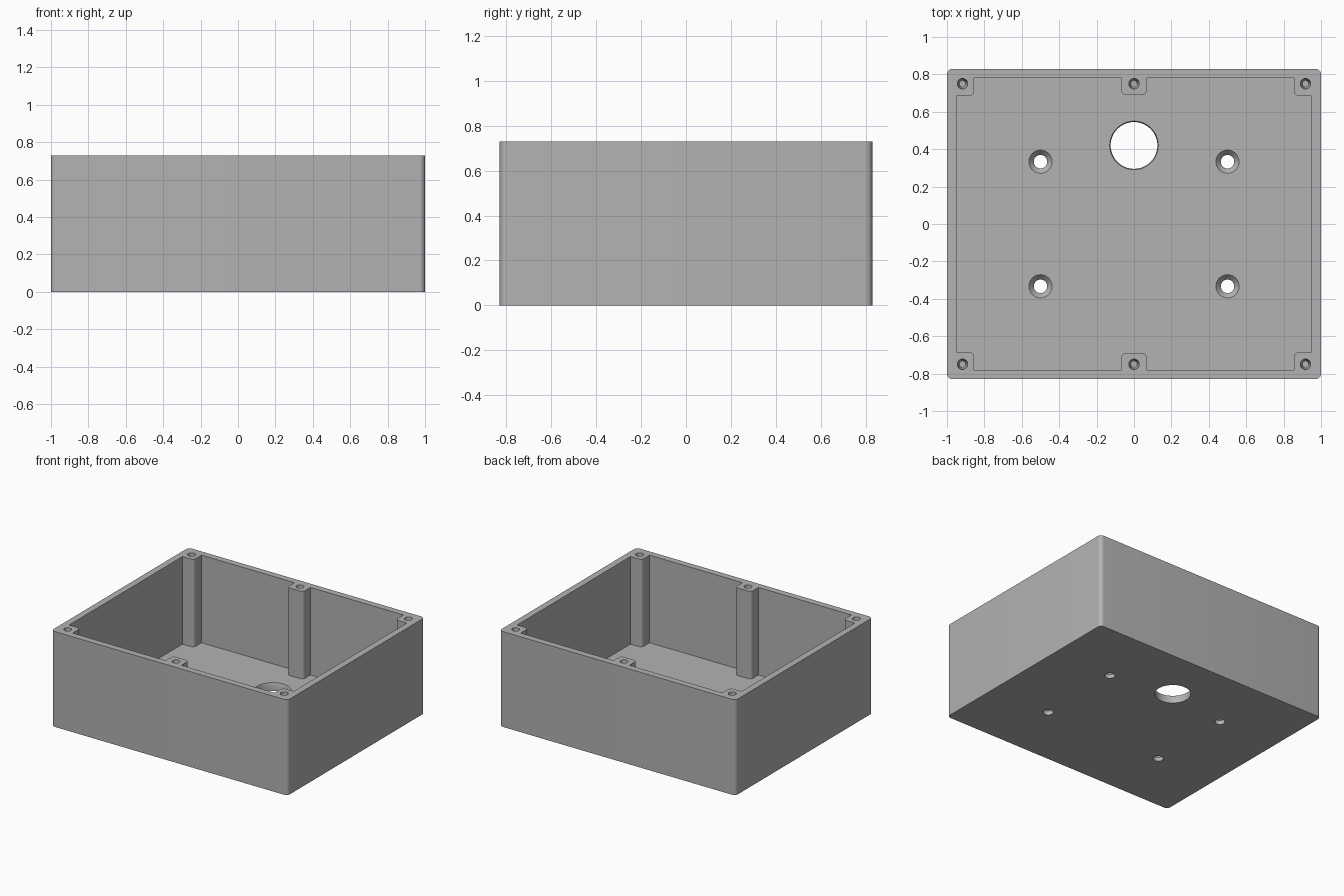
import bpy, bmesh, math

W, D, H = 1.0, 0.83, 0.73      # half width, half depth, height
FLOOR = 0.06

if "Cube" in bpy.data.objects:
    bpy.data.objects.remove(bpy.data.objects["Cube"])

grey = bpy.data.materials.new("plain grey")
grey.use_nodes = True
colour = (0.45, 0.45, 0.45, 1)
grey.diffuse_color = colour
grey.node_tree.nodes["Principled BSDF"].inputs["Base Color"].default_value = colour


def arc(cx, cy, r, start, end, n=8):
    """Points along an arc, angles in degrees."""
    angles = [math.radians(start + (end - start) * i / n) for i in range(n + 1)]
    return [(cx + r * math.cos(a), cy + r * math.sin(a)) for a in angles]


def four_way(quarter):
    """Mirror a quarter outline (from the x axis to the y axis) into a loop."""
    half = quarter + [(-x, y) for x, y in reversed(quarter)]
    return half + [(x, -y) for x, y in reversed(half)]


def prism(name, outline, z0, z1):
    bm = bmesh.new()
    face = bm.faces.new([bm.verts.new((x, y, z0)) for x, y in outline])
    top = bmesh.ops.extrude_face_region(bm, geom=[face])["geom"]
    bmesh.ops.translate(bm, vec=(0, 0, z1 - z0),
                        verts=[v for v in top if isinstance(v, bmesh.types.BMVert)])
    bmesh.ops.recalc_face_normals(bm, faces=bm.faces)
    return finish(name, bm)


def turned(name, x, y, profile, n=40):
    """Solid of revolution from (radius, height) pairs, lowest first."""
    bm = bmesh.new()
    rings = [[bm.verts.new((x + px, y + py, z)) for px, py in arc(0, 0, r, 0, 360, n)[:-1]]
             for r, z in profile]
    bm.faces.new(rings[0])
    bm.faces.new(rings[-1])
    for a, b in zip(rings, rings[1:]):
        for i in range(n):
            j = (i + 1) % n
            bm.faces.new((a[i], a[j], b[j], b[i]))
    bmesh.ops.recalc_face_normals(bm, faces=bm.faces)
    return finish(name, bm)


def finish(name, bm):
    mesh = bpy.data.meshes.new(name)
    bm.to_mesh(mesh)
    bm.free()
    mesh.materials.append(grey)
    ob = bpy.data.objects.new(name, mesh)
    bpy.context.collection.objects.link(ob)
    return ob


# Outer block with rounded upright edges
R = 0.03
case = prism("enclosure", four_way(arc(W - R, D - R, R, 0, 90)), 0, H)

# Cavity, stepping around the corner and middle screw posts
r = 0.025
cavity = ([(0.95, 0.685)] + arc(0.855 + r, 0.685 + r, r, 270, 180)
          + [(0.855, 0.78), (0.067, 0.78)] + arc(0.067 - r, 0.69 + r, r, 0, -90))
cutters = [prism("cavity_cutter", four_way(cavity), FLOOR, H + 0.1)]

# Blind tapered screw holes in the posts
for x in (-0.917, 0, 0.917):
    for y in (-0.75, 0.75):
        cutters.append(turned("post_hole_cutter", x, y,
                              [(0.017, 0.48), (0.028, H), (0.028, H + 0.1)], 24))

# Countersunk mounting holes in the floor
for x in (-0.5, 0.5):
    for y in (-0.333, 0.333):
        cutters.append(turned("mount_hole_cutter", x, y,
                              [(0.036, -0.1), (0.036, 0.03), (0.062, FLOOR), (0.062, 0.1)]))

# Cable opening with a slight chamfer
cutters.append(turned("cable_hole_cutter", 0, 0.42,
                      [(0.125, -0.1), (0.125, FLOOR - 0.015), (0.13, FLOOR), (0.13, 0.1)], 64))

# Cut everything out of the block
bpy.context.view_layer.objects.active = case
for cutter in cutters:
    cutter.hide_render = True
    mod = case.modifiers.new("cut", 'BOOLEAN')
    mod.operation = 'DIFFERENCE'
    mod.solver = 'EXACT'
    mod.object = cutter
    bpy.ops.object.modifier_apply(modifier=mod.name)
    bpy.data.objects.remove(cutter)

bpy.ops.object.select_all(action='DESELECT')
case.select_set(True)
bpy.ops.object.shade_smooth_by_angle(angle=math.radians(25))
